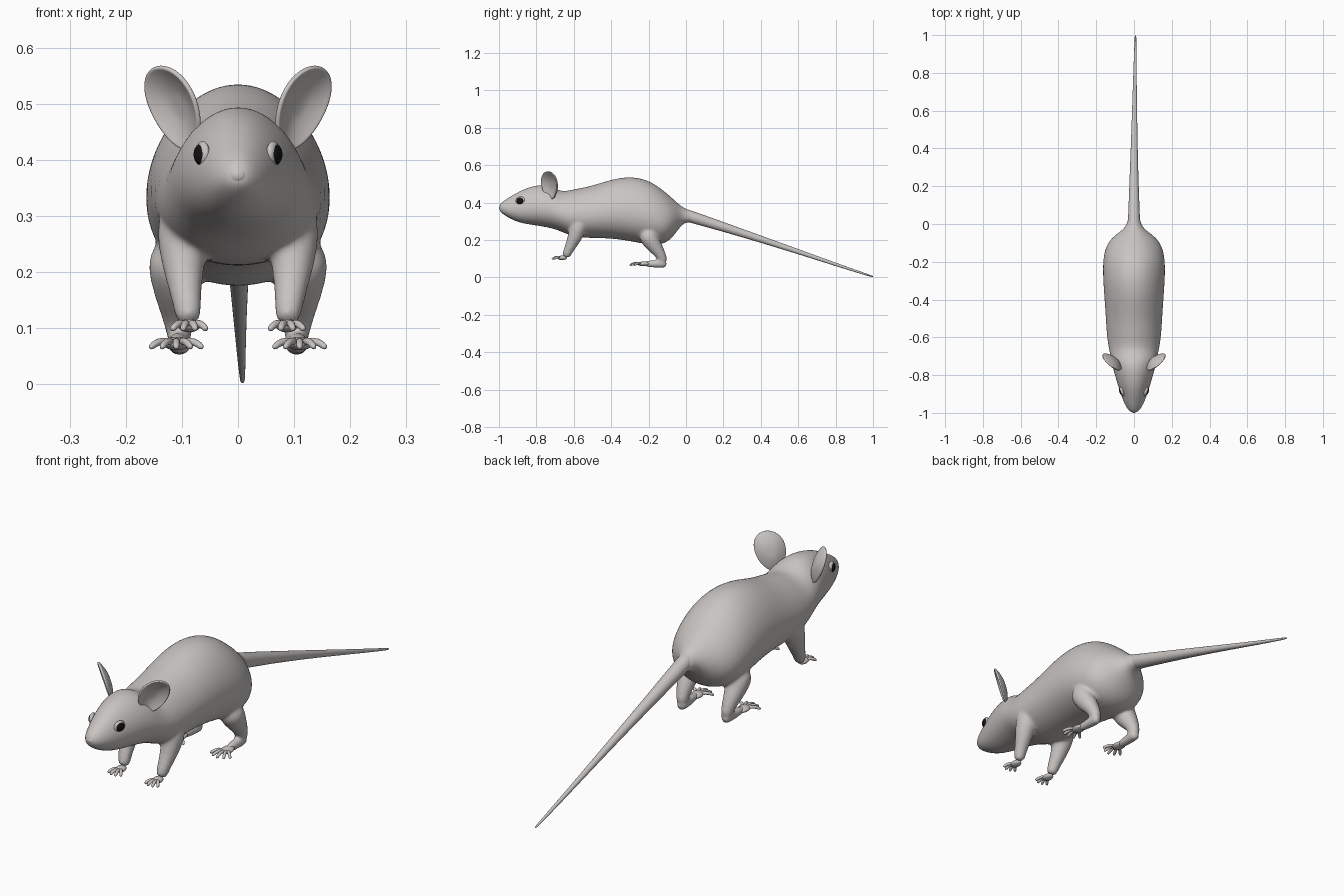
import bpy, bmesh, math
from mathutils import Vector, Matrix

if "Cube" in bpy.data.objects:
    bpy.data.objects.remove(bpy.data.objects["Cube"])


def material(name, rgb):
    m = bpy.data.materials.new(name)
    m.use_nodes = True
    m.diffuse_color = (*rgb, 1)
    bsdf = next(n for n in m.node_tree.nodes if n.type == "BSDF_PRINCIPLED")
    bsdf.inputs["Base Color"].default_value = (*rgb, 1)
    bsdf.inputs["Roughness"].default_value = 0.7
    return m


FUR = material("warm grey fur", (0.58, 0.555, 0.54))
BLACK = material("eye black", (0.006, 0.006, 0.006))


def finish(bm, name, mat):
    bmesh.ops.recalc_face_normals(bm, faces=bm.faces)
    for f in bm.faces:
        f.smooth = True
    me = bpy.data.meshes.new(name)
    bm.to_mesh(me)
    bm.free()
    me.materials.append(mat)
    ob = bpy.data.objects.new(name, me)
    bpy.context.collection.objects.link(ob)
    return ob


def subdivide(ob, levels):
    mod = ob.modifiers.new("subdivision", "SUBSURF")
    mod.levels = mod.render_levels = levels


def loft(bm, rings):
    """Skin a list of equal-length point rings and cap both ends."""
    rows = [[bm.verts.new(p) for p in ring] for ring in rings]
    n = len(rows[0])
    for a, b in zip(rows, rows[1:]):
        for i in range(n):
            j = (i + 1) % n
            bm.faces.new((a[i], a[j], b[j], b[i]))
    bm.faces.new(rows[0])
    bm.faces.new(rows[-1])


def tube(bm, path, side=1, n=12):
    """Round limb through (x, y, z, radius) points."""
    pts = [Vector((side * x, y, z)) for x, y, z, r in path]
    rings = []
    for i, p in enumerate(pts):
        tangent = pts[min(i + 1, len(pts) - 1)] - pts[max(i - 1, 0)]
        q = tangent.to_track_quat("Z", "X")
        r = path[i][3]
        rings.append([p + q @ Vector((r * math.cos(t), r * math.sin(t), 0))
                      for t in (2 * math.pi * k / n for k in range(n))])
    loft(bm, rings)


def ellipsoid(bm, centre, size, turn=0):
    m = (Matrix.Translation(centre) @ Matrix.Rotation(turn, 4, "Z")
         @ Matrix.Diagonal((*size, 1)))
    bmesh.ops.create_uvsphere(bm, u_segments=24, v_segments=16, radius=1, matrix=m)


# Torso and head stations: y, top, bottom, half width
BODY = [
    (-1.0, .387, .358, .014), (-.985, .404, .342, .032), (-.95, .427, .318, .052),
    (-.9, .457, .295, .070), (-.85, .481, .284, .087), (-.78, .498, .274, .107),
    (-.72, .494, .263, .121), (-.67, .456, .247, .131), (-.6, .472, .213, .144),
    (-.5, .491, .210, .149), (-.4, .526, .208, .156), (-.3, .543, .194, .163),
    (-.2, .524, .172, .166), (-.12, .467, .174, .151), (-.07, .422, .213, .117),
    (-.03, .385, .274, .057), (0, .367, .298, .037), (.06, .343, .289, .025),
]
FORELEG = [(.09, -.56, .32, .05), (.1, -.58, .26, .05), (.097, -.6, .2, .037),
           (.092, -.625, .155, .028), (.089, -.637, .125, .025), (.087, -.645, .108, .018)]
HINDLEG = [(.09, -.17, .37, .05), (.1, -.2, .3, .082), (.112, -.215, .235, .064),
           (.111, -.175, .175, .045), (.108, -.143, .135, .033),
           (.105, -.126, .1, .026), (.104, -.12, .077, .022)]
HINDFOOT = [(.103, -.103, .073, .02), (.104, -.125, .073, .023),
            (.106, -.17, .073, .021), (.11, -.235, .073, .016)]

# Body with limbs fused into one smooth skin
bm = bmesh.new()
rings = []
for y, top, bottom, w in BODY:
    mid, h = (top + bottom) / 2, (top - bottom) / 2
    ring = []
    for k in range(24):
        t = 2 * math.pi * k / 24
        ring.append((w * math.sin(t) * (1 - .14 * math.cos(t)), y, mid + h * math.cos(t)))
    rings.append(ring)
loft(bm, rings)
for side in (1, -1):
    for limb in (FORELEG, HINDLEG, HINDFOOT):
        tube(bm, limb, side)
body = finish(bm, "body", FUR)
subdivide(body, 2)
fuse = body.modifiers.new("fuse", "REMESH")
fuse.mode = "VOXEL"
fuse.voxel_size = 0.007
fuse.use_smooth_shade = True
soften = body.modifiers.new("soften", "SMOOTH")
soften.factor = 0.5
soften.iterations = 9

# Nose tip
bm = bmesh.new()
ellipsoid(bm, (0, -.983, .373), (.019, .017, .017))
finish(bm, "nose", FUR)

# Tail
bm = bmesh.new()
tube(bm, [(0, -.06, .35, .036), (0, 0, .333, .034), (0, .1, .302, .03),
          (0, .25, .254, .024), (.002, .5, .172, .016), (.005, .8, .07, .009),
          (.008, .99, .007, .005), (.008, 1, .005, .003)])
subdivide(finish(bm, "tail", FUR), 2)


def ear(name, side):
    """Cupped oval, narrower at its base, facing forward and outward."""
    across = Vector((.7, .7, 0)).normalized()
    up = Vector((.3, -.1, .95)).normalized()
    out = across.cross(up).normalized()
    centre = Vector((.107, -.722, .496))
    bm = bmesh.new()
    rows = []
    for r in (.25, .5, .75, .92, 1):
        row = []
        for k in range(20):
            t = 2 * math.pi * k / 20
            width = .061 * (1 + .15 * math.sin(t))
            p = (centre + across * width * r * math.cos(t)
                 + up * .08 * r * math.sin(t) + out * .022 * (r * r - .4))
            row.append(bm.verts.new((side * p.x, p.y, p.z)))
        rows.append(row)
    bm.faces.new(rows[0])
    for a, b in zip(rows, rows[1:]):
        for k in range(20):
            j = (k + 1) % 20
            bm.faces.new((a[k], a[j], b[j], b[k]))
    ob = finish(bm, name, FUR)
    shell = ob.modifiers.new("thickness", "SOLIDIFY")
    shell.thickness = 0.009
    shell.offset = 0
    subdivide(ob, 2)


def paw(name, side, x, y, z, palm, length, spread, toes):
    """Flat palm with a fan of arched toes."""
    bm = bmesh.new()
    ellipsoid(bm, (side * x, y, z), palm)
    for i in range(toes):
        a = math.radians(spread) * (2 * i / (toes - 1) - 1)
        reach = length * (1 - .12 * abs(math.sin(a)))
        arch = ((.2, 0, .006), (.5, .006, .0075), (.8, 0, .007),
                (.95, -.006, .006), (1, -.008, .003))
        tube(bm, [(x + math.sin(a) * reach * d, y - math.cos(a) * reach * d, z + lift, r)
                  for d, lift, r in arch], side, 8)
    subdivide(finish(bm, name, FUR), 1)


# Ears, eyes and paws on both sides
for label, side in (("left", 1), ("right", -1)):
    ear(label + "_ear", side)
    turn = math.radians(-18) * side
    bm = bmesh.new()
    ellipsoid(bm, (side * .063, -.886, .41), (.011, .026, .024), turn)
    finish(bm, label + "_eyelid", FUR)
    bm = bmesh.new()
    ellipsoid(bm, (side * .066, -.887, .41), (.012, .021, .019), turn)
    finish(bm, label + "_eye", BLACK)
    paw(label + "_front_paw", side, .087, -.662, .105, (.02, .026, .012), .058, 35, 4)
    paw(label + "_hind_paw", side, .11, -.228, .073, (.024, .034, .012), .074, 44, 5)
